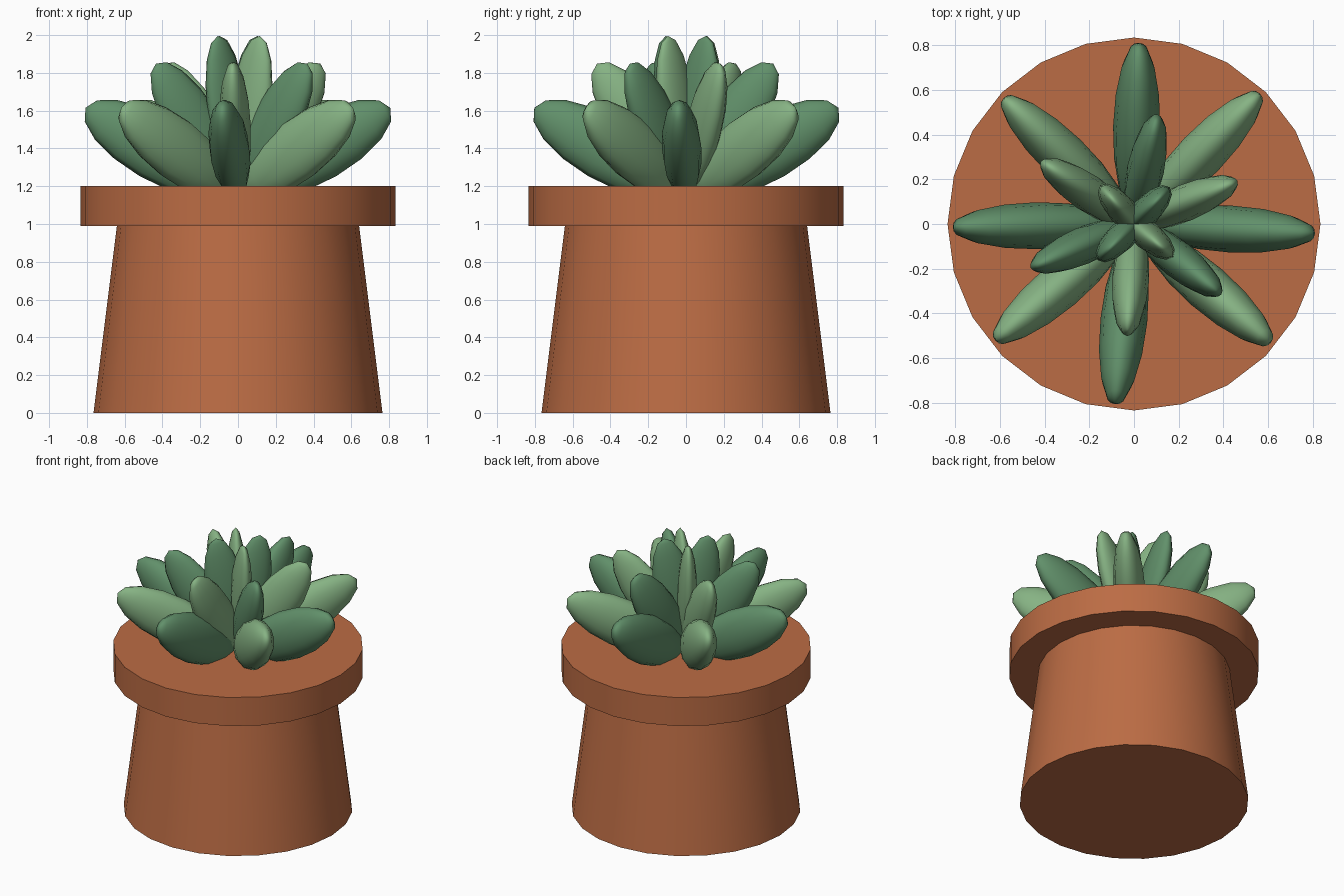
import bpy, bmesh
from math import radians, sin, cos
from mathutils import Matrix, Vector

if "Cube" in bpy.data.objects:
    bpy.data.objects.remove(bpy.data.objects["Cube"])


def material(name, rgb):
    m = bpy.data.materials.new(name)
    m.diffuse_color = (*rgb, 1)
    m.use_nodes = True
    m.node_tree.nodes["Principled BSDF"].inputs["Base Color"].default_value = m.diffuse_color
    return m


terracotta = material("terracotta", (0.50, 0.15, 0.058))
greens = [material("dark_green", (0.12, 0.28, 0.145)),
          material("light_green", (0.24, 0.45, 0.23))]


def add_object(name, bm, mat):
    mesh = bpy.data.meshes.new(name)
    bm.to_mesh(mesh)
    bm.free()
    mesh.shade_smooth()
    mesh.set_sharp_from_angle(angle=radians(35))
    mesh.materials.append(mat)
    obj = bpy.data.objects.new(name, mesh)
    bpy.context.collection.objects.link(obj)
    return obj


def round_part(name, r_bottom, r_top, z0, z1):
    bm = bmesh.new()
    bmesh.ops.create_cone(bm, cap_ends=True, segments=24, radius1=r_bottom,
                          radius2=r_top, depth=z1 - z0,
                          matrix=Matrix.Translation((0, 0, (z0 + z1) / 2)))
    return add_object(name, bm, terracotta)


def leaf(name, heading, tilt, radius, height, size, mat):
    """Ellipsoid: size = (half length, half width, half thickness)."""
    bm = bmesh.new()
    bmesh.ops.create_uvsphere(bm, u_segments=12, v_segments=8, radius=1)
    h, t = radians(heading), radians(tilt)
    along = Vector((cos(h) * cos(t), sin(h) * cos(t), sin(t)))
    side = Vector((-sin(h), cos(h), 0))
    wide = side.cross(along)
    obj = add_object(name, bm, mat)
    rot = Matrix((wide, side, along)).transposed().to_4x4()
    # rotation columns: width, thickness, length
    obj.matrix_world = (Matrix.Translation((radius * cos(h), radius * sin(h), height))
                        @ rot @ Matrix.Diagonal((size[1], size[2], size[0], 1)))


# Pot
round_part("pot_body", 0.765, 0.64, 0, 1.0)
round_part("pot_rim", 0.835, 0.835, 0.99, 1.2)

# Rosette: name, tilt, centre radius, centre height, half sizes, headings
rings = [
    ("outer_leaf", 30, 0.435, 1.40, (0.43, 0.17, 0.105),
     (-3, 46, 88.5, 136, 181, 220, 264, 319)),
    ("middle_leaf", 56, 0.25, 1.52, (0.397, 0.15, 0.083),
     (78, 22.5, 321, 266.5, 203, 146)),
    ("inner_leaf", 80, 0.08, 1.60, (0.402, 0.135, 0.065),
     (46, 320, 225, 131)),
]
for name, tilt, radius, height, size, headings in rings:
    for i, heading in enumerate(headings):
        leaf(f"{name}_{i + 1}", heading, tilt, radius, height, size, greens[i % 2])
